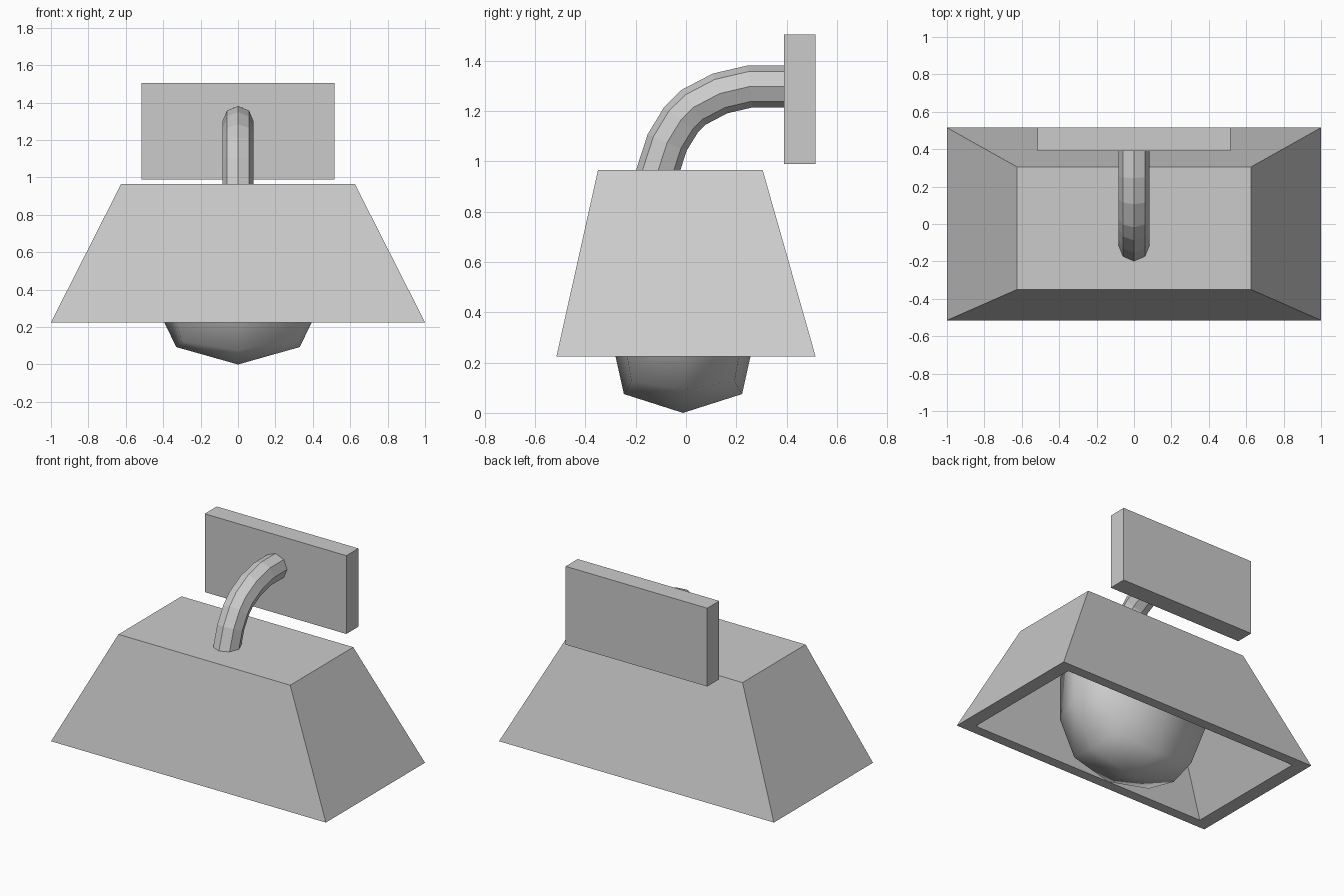
import bpy, bmesh
from math import cos, sin, pi
from mathutils import Vector

if "Cube" in bpy.data.objects:
    bpy.data.objects.remove(bpy.data.objects["Cube"])


def loft(name, rings, smooth=False):
    """Skin a list of equal-length vertex rings and cap both ends."""
    bm = bmesh.new()
    loops = [[bm.verts.new(p) for p in ring] for ring in rings]
    n = len(rings[0])
    for a, b in zip(loops, loops[1:]):
        for i in range(n):
            j = (i + 1) % n
            bm.faces.new((a[i], a[j], b[j], b[i]))
    bm.faces.new(loops[0])
    bm.faces.new(loops[-1])
    bmesh.ops.remove_doubles(bm, verts=bm.verts, dist=1e-4)
    bmesh.ops.recalc_face_normals(bm, faces=bm.faces)
    me = bpy.data.meshes.new(name)
    bm.to_mesh(me)
    bm.free()
    for p in me.polygons:
        p.use_smooth = smooth
    ob = bpy.data.objects.new(name, me)
    bpy.context.collection.objects.link(ob)
    return ob


def rect(x, y0, y1, z):
    return [(-x, y0, z), (x, y0, z), (x, y1, z), (-x, y1, z)]


# Hollow tapered shade: inner ceiling, inner rim, outer rim, roof
loft("lamp_shade", [
    rect(0.57, -0.298, 0.258, 0.885),
    rect(0.905, -0.445, 0.445, 0.225),
    rect(1.0, -0.515, 0.515, 0.225),
    rect(0.625, -0.35, 0.305, 0.965),
])

# Wall plate
loft("wall_plate", [rect(0.515, 0.39, 0.515, 0.99), rect(0.515, 0.39, 0.515, 1.505)])

# Curved eight-sided arm
path = [Vector((0, y, z)) for y, z in (
    (0.40, 1.298), (0.255, 1.298), (0.135, 1.27), (0.03, 1.215),
    (-0.02, 1.165), (-0.075, 1.075), (-0.125, 0.92))]
rings = []
for i, p in enumerate(path):
    t = (path[min(i + 1, len(path) - 1)] - path[max(i - 1, 0)]).normalized()
    if i == 0:
        t = Vector((0, -1, 0))
    up = Vector((1, 0, 0)).cross(t)
    rings.append([p + 0.084 * (cos(k * pi / 4) * Vector((1, 0, 0)) + sin(k * pi / 4) * up)
                  for k in range(8)])
loft("arm", rings)


# Bulb: rounded-box sections with side, front and corner points
def bulb_ring(sx, sy, cx, cy, zx, zy, zc):
    c = -0.012
    return [(sx, c, zx), (cx, c + cy, zc), (0, c + sy, zy), (-cx, c + cy, zc),
            (-sx, c, zx), (-cx, c - cy, zc), (0, c - sy, zy), (cx, c - cy, zc)]


bulb = loft("bulb", [
    bulb_ring(0, 0, 0, 0, 0, 0, 0),
    bulb_ring(0.33, 0.235, 0.30, 0.205, 0.093, 0.075, 0.125),
    bulb_ring(0.475, 0.305, 0.38, 0.25, 0.39, 0.39, 0.39),
    bulb_ring(0.475, 0.30, 0.38, 0.25, 0.68, 0.68, 0.68),
    bulb_ring(0.34, 0.23, 0.29, 0.20, 0.89, 0.89, 0.89),
], smooth=True)
